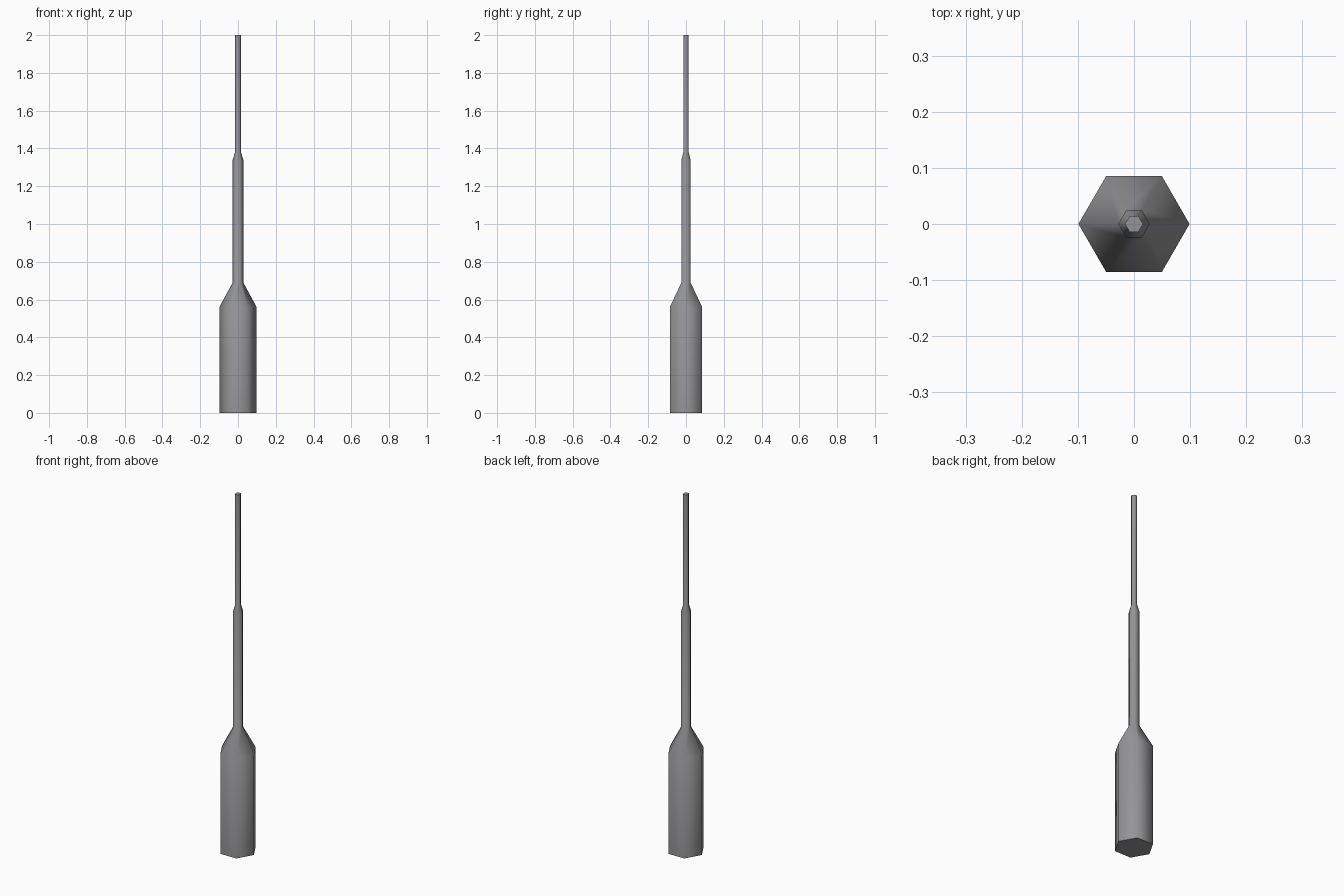
import bpy, bmesh, math

cube = bpy.data.objects.get("Cube")
if cube:
    bpy.data.objects.remove(cube, do_unlink=True)

# Single grey metal
metal = bpy.data.materials.new("grey_metal")
metal.use_nodes = True
colour = (0.30, 0.30, 0.31, 1)
metal.diffuse_color = colour
metal.node_tree.nodes["Principled BSDF"].inputs["Base Color"].default_value = colour

SIDES = 6
# Stepped profile: (radius, height)
PROFILE = [(0.099, 0), (0.099, 0.56), (0.028, 0.69),
           (0.028, 1.34), (0.016, 1.38), (0.016, 2.0)]

# Six-sided mast: stacked rings, bridged, with flat caps
bm = bmesh.new()
rings = []
for radius, z in PROFILE:
    angles = [math.tau * i / SIDES for i in range(SIDES)]
    rings.append([bm.verts.new((radius * math.cos(a), radius * math.sin(a), z))
                  for a in angles])
for low, high in zip(rings, rings[1:]):
    for i in range(SIDES):
        j = (i + 1) % SIDES
        bm.faces.new((low[i], low[j], high[j], high[i]))
bm.faces.new(rings[0][::-1])
bm.faces.new(rings[-1])

mesh = bpy.data.meshes.new("stepped_mast")
bm.to_mesh(mesh)
bm.free()
mesh.materials.append(metal)
mast = bpy.data.objects.new("stepped_mast", mesh)
bpy.context.collection.objects.link(mast)

# Smooth around the sides, sharp at the caps
bpy.ops.object.select_all(action="DESELECT")
mast.select_set(True)
bpy.context.view_layer.objects.active = mast
bpy.ops.object.shade_smooth_by_angle(angle=math.radians(70))
